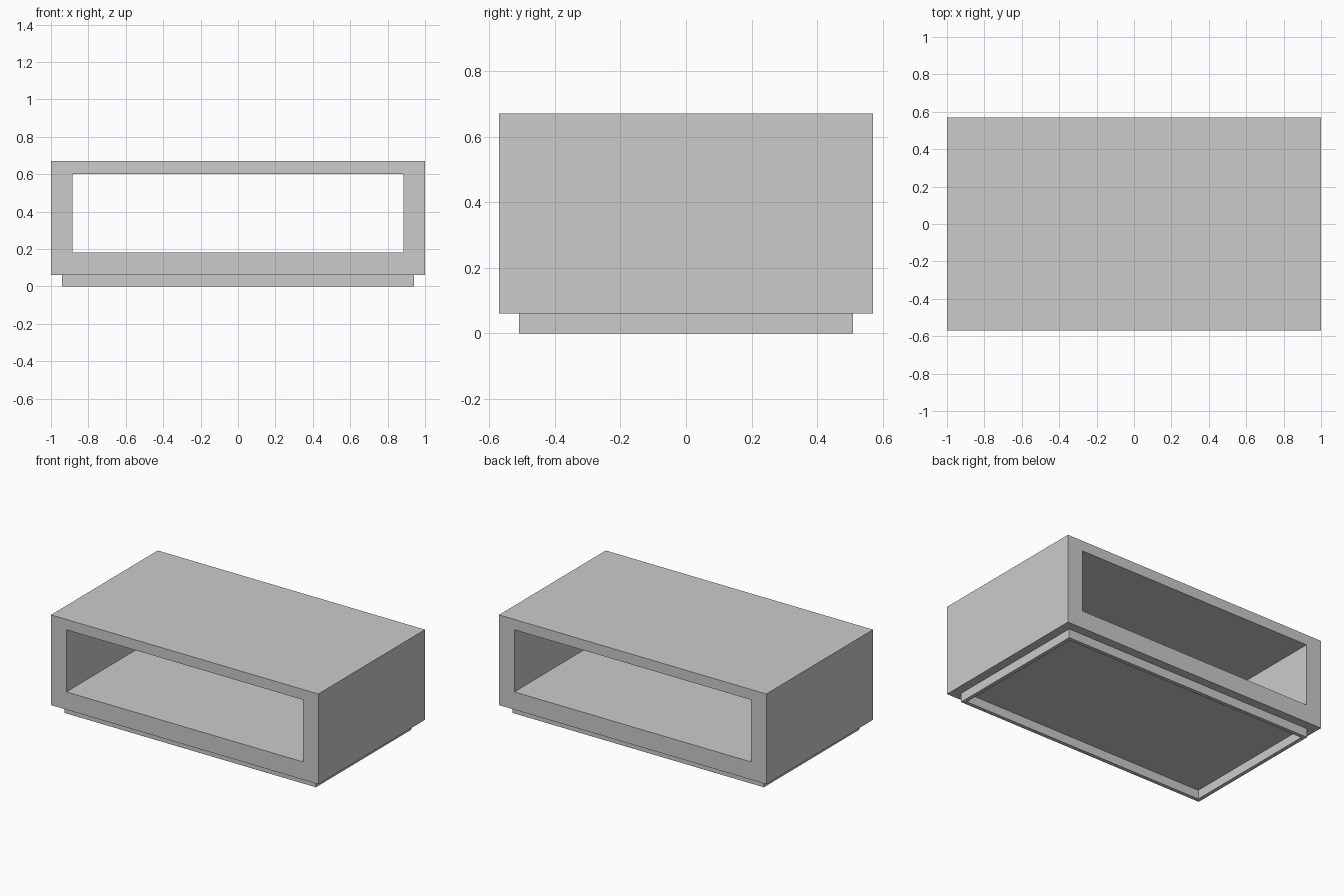
import bpy, bmesh

if "Cube" in bpy.data.objects:
    bpy.data.objects.remove(bpy.data.objects["Cube"])


def frame(name, outer, inner, to_xyz, start, end):
    """Closed rectangular ring extruded from start to end.
    outer and inner are (u0, u1, v0, v1) rectangles."""
    bm = bmesh.new()
    loops = []
    for depth in (start, end):
        for u0, u1, v0, v1 in (outer, inner):
            corners = ((u0, v0), (u1, v0), (u1, v1), (u0, v1))
            loops.append([bm.verts.new(to_xyz(u, v, depth)) for u, v in corners])
    out_a, in_a, out_b, in_b = loops
    for p, q in ((out_a, in_a), (out_b, in_b), (out_a, out_b), (in_a, in_b)):
        for i in range(4):
            j = (i + 1) % 4
            bm.faces.new((p[i], p[j], q[j], q[i]))
    bmesh.ops.recalc_face_normals(bm, faces=bm.faces)
    mesh = bpy.data.meshes.new(name)
    bm.to_mesh(mesh)
    bm.free()
    obj = bpy.data.objects.new(name, mesh)
    bpy.context.collection.objects.link(obj)
    return obj


# Table body: box open from front to back
frame("table_body", (-1, 1, 0.06, 0.67), (-0.885, 0.885, 0.18, 0.60),
      lambda u, v, d: (u, d, v), -0.57, 0.57)

# Recessed plinth: thin hollow ring under the body
wall = 0.025
px, py = 0.94, 0.51
frame("plinth", (-px, px, -py, py),
      (-px + wall, px - wall, -py + wall, py - wall),
      lambda u, v, d: (u, v, d), 0.0, 0.06)
